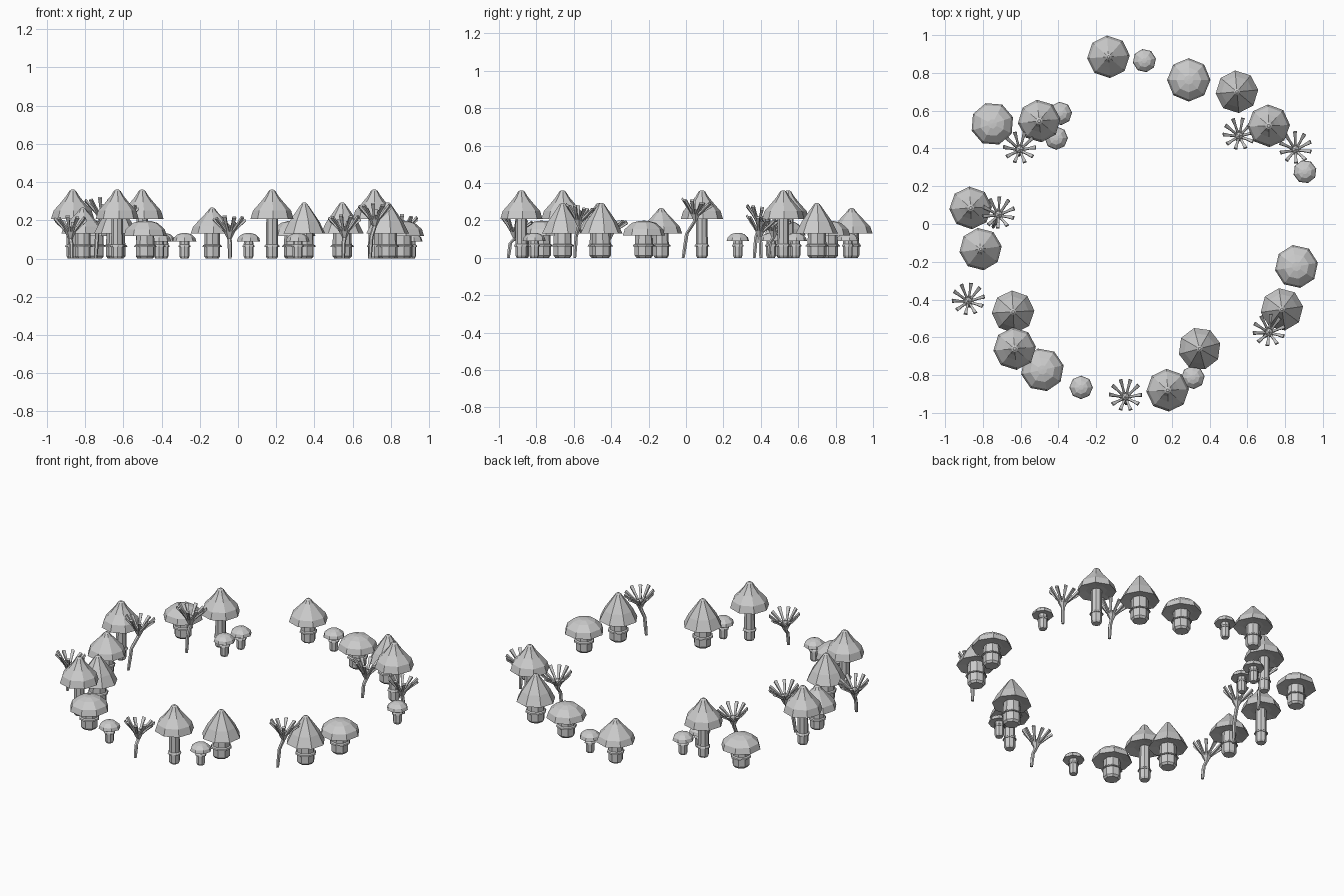
import bpy, bmesh, math
from mathutils import Vector, Matrix

if "Cube" in bpy.data.objects:
    bpy.data.objects.remove(bpy.data.objects["Cube"])


def finish(bm, name, loc=(0, 0, 0)):
    bmesh.ops.recalc_face_normals(bm, faces=bm.faces)
    me = bpy.data.meshes.new(name)
    bm.to_mesh(me)
    bm.free()
    ob = bpy.data.objects.new(name, me)
    ob.location = loc
    bpy.context.collection.objects.link(ob)
    return ob


def loft(bm, rings):
    """Skin a list of vertex-position rings and close both ends."""
    vs = [[bm.verts.new(p) for p in r] for r in rings]
    n = len(vs[0])
    for a, b in zip(vs, vs[1:]):
        for i in range(n):
            j = (i + 1) % n
            bm.faces.new((a[i], a[j], b[j], b[i]))
    bm.faces.new(vs[0])
    bm.faces.new(vs[-1])


def circle(r, z, n=8, rot=0.0):
    return [Vector((r * math.cos(rot + math.tau * i / n),
                    r * math.sin(rot + math.tau * i / n), z)) for i in range(n)]


def lathe(name, profile, loc, rot=0.0, n=8):
    bm = bmesh.new()
    loft(bm, [circle(r, z, n, rot) for r, z in profile])
    return finish(bm, name, loc)


# cap profiles: radius, height above rim
POINTED = [(.06, .008), (.113, 0), (.1, .043), (.06, .088), (.034, .12), (.018, .146), (.008, .153)]
FLARED = [(.06, .008), (.113, 0), (.083, .06), (.055, .1), (.03, .135), (.016, .155), (.007, .162)]
LOW = [(.06, .008), (.113, 0), (.1, .036), (.06, .078), (.03, .11), (.016, .128), (.007, .135)]
DOME = [(.065, .006), (.115, 0), (.104, .035), (.066, .068), (.025, .079), (.005, .08)]
SMALL = [(r * .54, z * .54) for r, z in DOME]

# kind: cap profile, rim height, stem radius
KINDS = {
    "tall": (POINTED, .207, .032),
    "broad": (FLARED, .131, .051),
    "low": (LOW, .131, .042),
    "dome": (DOME, .118, .05),
    "small": (SMALL, .09, .026),
}


def mushroom(kind, x, y, rot):
    cap, rim, r = KINDS[kind]
    loc = (x, y, 0)
    rot = math.radians(rot)
    lathe(kind + "_mushroom_cap", [(cr, cz + rim) for cr, cz in cap], loc, rot)
    lathe(kind + "_mushroom_stem", [(r * .8, 0), (r, .012), (r, .06),
                                    (r * .93, rim + .02)], loc, rot)
    # thin skirt around the stem
    lathe(kind + "_mushroom_ring", [(r, .062), (r * 1.15 + .003, .06),
                                    (r * 1.12 + .002, .068), (r, .073)], loc, rot)


def sprout(x, y, bx, by, zh, rot):
    """Leaning stem that opens into a fan of ten bars."""
    base, head = Vector((bx, by, 0)), Vector((x, y, zh))
    mid = base.lerp(head, .55) - Vector((x - bx, y - by, 0)) * .25
    path = [base, base.lerp(mid, .5), mid, head - Vector((0, 0, .035)), head]
    radii = [.009, .011, .011, .012, .03]
    bm = bmesh.new()
    loft(bm, [[p + c for c in circle(r, 0, 6)] for p, r in zip(path, radii)])
    finish(bm, "sprout_stem")
    bm = bmesh.new()
    bmesh.ops.create_icosphere(bm, subdivisions=1, radius=.023,
                               matrix=Matrix.Translation(head + Vector((0, 0, .004))))
    tilt = Matrix.Rotation(-.18, 3, 'X')
    for i in range(10):
        turn = Matrix.Rotation(math.radians(rot) + math.tau * i / 10, 3, 'Z')
        lift = .006 * (i % 2)
        rings = []
        for d, z, w in ((.018, -.004, .006), (.05, .03, .006), (.085, .062 + lift, .010)):
            rings.append([head + tilt @ turn @ Vector((d + b * -.5, a, z + b))
                          for a, b in ((-w, -.005), (w, -.005), (w, .005), (-w, .005))])
        loft(bm, rings)
    finish(bm, "sprout_head")


# ring of mushrooms: kind, x, y, cap rotation
for m in [("low", -.135, .885, 4), ("small", .055, .865, 10), ("dome", .29, .763, 0),
          ("broad", .545, .70, 5), ("tall", .713, .52, 2), ("small", .905, .277, 15),
          ("dome", .86, -.225, 10), ("broad", .783, -.452, 8), ("broad", .347, -.66, 15),
          ("small", .312, -.812, 5), ("tall", .178, -.88, 3), ("small", -.28, -.865, 0),
          ("dome", -.485, -.772, 12), ("tall", -.632, -.66, 5), ("broad", -.64, -.465, 3),
          ("low", -.812, -.133, 8), ("tall", -.865, .085, 3), ("dome", -.75, .53, 18),
          ("tall", -.502, .545, 6), ("small", -.39, .585, 5), ("small", -.412, .455, 0)]:
    mushroom(*m)

# sprouts: head x, y, base x, y, head height, rotation
for s in [(.557, .468, .55, .44, .145, 5), (.855, .395, .86, .40, .145, 20),
          (.715, -.572, .69, -.595, .205, 12), (-.045, -.915, -.042, -.95, .14, 0),
          (-.877, -.407, -.87, -.435, .14, 8), (-.717, .05, -.745, -.015, .235, 15),
          (-.605, .395, -.61, .365, .20, 0)]:
    sprout(*s)
